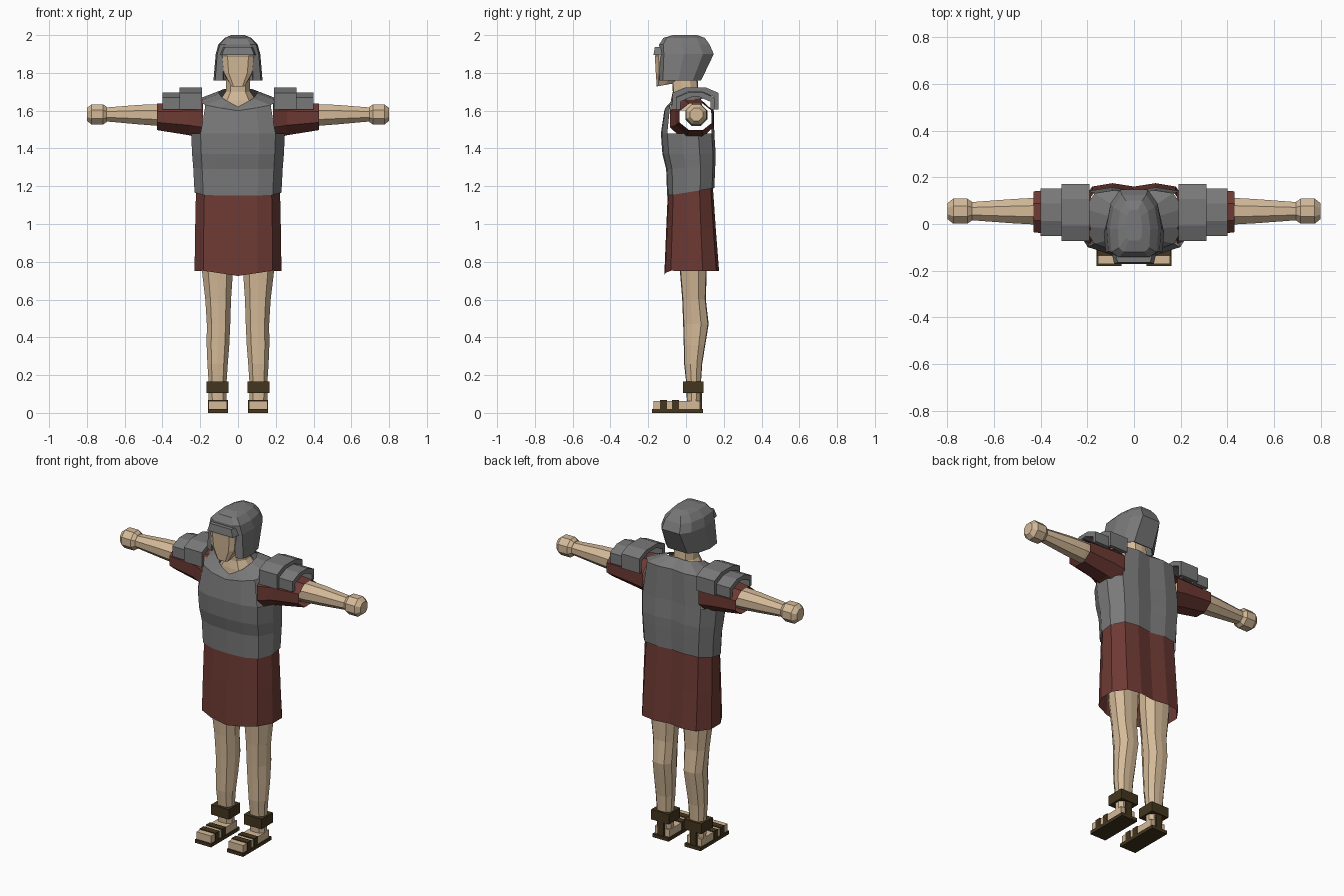
import bpy, bmesh, math

if "Cube" in bpy.data.objects:
    bpy.data.objects.remove(bpy.data.objects["Cube"])


def material(name, rgb):
    m = bpy.data.materials.new(name)
    m.diffuse_color = (*rgb, 1)
    m.use_nodes = True
    m.node_tree.nodes["Principled BSDF"].inputs["Base Color"].default_value = m.diffuse_color
    return m


SKIN = material("skin", (0.66, 0.49, 0.315))
STEEL = material("steel_grey", (0.19, 0.19, 0.19))
RED = material("tunic_red", (0.155, 0.042, 0.034))
LEATHER = material("dark_leather", (0.056, 0.036, 0.013))


def finish(name, bm, mat, mirror=False, thick=0):
    bmesh.ops.recalc_face_normals(bm, faces=bm.faces)
    me = bpy.data.meshes.new(name)
    bm.to_mesh(me)
    bm.free()
    ob = bpy.data.objects.new(name, me)
    me.materials.append(mat)
    bpy.context.collection.objects.link(ob)
    if thick:
        ob.modifiers.new("Thickness", "SOLIDIFY").thickness = thick
    if mirror:
        ob.modifiers.new("Mirror", "MIRROR")
    return ob


def loft(name, rings, mat, caps=(True, True), mirror=False, thick=0, skip=None):
    """Skin closed rings of equal length; skip(level, index) leaves a hole."""
    bm = bmesh.new()
    loops = [[bm.verts.new(p) for p in r] for r in rings]
    n = len(loops[0])
    for k in range(len(loops) - 1):
        for i in range(n):
            if skip and skip(k, i):
                continue
            j = (i + 1) % n
            bm.faces.new((loops[k][i], loops[k][j], loops[k + 1][j], loops[k + 1][i]))
    if caps[0]:
        bm.faces.new(loops[0][::-1])
    if caps[1]:
        bm.faces.new(loops[-1])
    return finish(name, bm, mat, mirror, thick)


def box(name, lo, hi, mat, mirror=False):
    rings = [[(lo[0], lo[1], z), (hi[0], lo[1], z), (hi[0], hi[1], z), (lo[0], hi[1], z)]
             for z in (lo[2], hi[2])]
    return loft(name, rings, mat, mirror=mirror)


# Half outlines from front centre to back centre: (width factor, depth factor)
BODY = [(0, 0), (.45, .02), (.8, .12), (1, .4), (1, .7), (.78, .95), (.4, 1), (0, .95)]
HEAD = [(0, 0), (.62, 0), (.93, .08), (1, .45), (.85, .8), (.5, 1), (0, 1)]
LIMB = [(0, 0), (.6, .03), (1, .35), (1, .7), (.6, .97), (0, 1)]


def ring(half, w, yf, yb, zf, zb=None, power=1, cx=0):
    zb = zf if zb is None else zb
    full = half + [(-a, t) for a, t in half[-2:0:-1]]
    return [(cx + a * w, yf + (yb - yf) * t, zf + (zb - zf) * t ** power) for a, t in full]


# Torso armour with open arm holes
loft("torso_armour", [
    ring(BODY, .23, -.10, .15, 1.15, 1.19),
    ring(BODY, .237, -.105, .155, 1.29, 1.31),
    ring(BODY, .243, -.125, .157, 1.37),
    ring(BODY, .248, -.133, .15, 1.48),
    ring(BODY, .215, -.115, .145, 1.60, 1.67, .4),
    ring(BODY, .10, -.085, .08, 1.62, 1.715, .35)],
    STEEL, (False, False), skip=lambda k, i: k == 3 and i in (2, 3, 4, 9, 10, 11))

# Tunic skirt, open at both ends, with a slightly dipped front hem
hem = [(x, y, .725 + min(.03, abs(x) * .15) if y < 0 else .752)
       for x, y, z in ring(BODY, .23, -.115, .175, .73)]
loft("tunic_skirt", [hem, ring(BODY, .227, -.105, .158, .97),
                     ring(BODY, .222, -.095, .142, 1.2)], RED, (False, False))


# Rings across the x axis for sleeves and arms
def xring(x, y, z, ry, rz, n=8):
    return [(x, y + ry * math.cos(math.tau * (i + .5) / n) * 1.08,
             z + rz * math.sin(math.tau * (i + .5) / n) * 1.08) for i in range(n)]


loft("sleeve", [xring(.185, .03, 1.555, .115, .105), xring(.26, .045, 1.56, .10, .09),
                xring(.43, .0525, 1.567, .088, .07)], RED, (False, False), mirror=True)
loft("arm", [xring(.26, .055, 1.577, .058, .058), xring(.43, .055, 1.577, .057, .057),
             xring(.52, .055, 1.579, .052, .052), xring(.71, .055, 1.58, .038, .036)],
     SKIN, mirror=True)
loft("hand", [xring(.695, .055, 1.58, .04, .04), xring(.715, .055, 1.58, .054, .054),
              xring(.775, .055, 1.58, .054, .054), xring(.80, .055, 1.58, .034, .034)],
     SKIN, mirror=True)


# Arched shoulder plates
def shoulder_plate(name, x0, x1, y0, y1, top):
    def arch(x, d):
        a, b, t = y0 + d, y1 - d, top - d
        return [(x, a, 1.607), (x, a, t - .028), (x, a + .065, t),
                (x, b - .065, t), (x, b, t - .028), (x, b, 1.607)]
    rings = [arch(x, 0) + arch(x, .022)[::-1] for x in (x0, x1)]
    loft(name, rings, STEEL, mirror=True)


shoulder_plate("inner_shoulder_plate", .19, .31, -.072, .172, 1.722)
shoulder_plate("outer_shoulder_plate", .30, .40, -.052, .152, 1.697)

# Neck and head
loft("neck", [ring(LIMB, .12, -.085, .09, 1.60), ring(LIMB, .095, -.08, .08, 1.655),
              ring(LIMB, .065, -.07, .065, 1.70), ring(LIMB, .062, -.075, .06, 1.80)], SKIN)
loft("face", [ring(HEAD, .038, -.155, -.06, 1.728, 1.745), ring(HEAD, .08, -.16, .05, 1.80),
              ring(HEAD, .09, -.165, .09, 1.89), ring(HEAD, .08, -.13, .08, 1.94)], SKIN)

# Helmet shell, open at the face, and its brow band
loft("helmet", [ring(HEAD, .13, -.14, .08, 1.76), ring(HEAD, .118, -.14, .147, 1.90),
                ring(HEAD, .104, -.142, .125, 1.95), ring(HEAD, .07, -.12, .10, 1.985),
                ring(HEAD, .035, -.07, .06, 2.0)],
     STEEL, (False, True), thick=.01, skip=lambda k, i: k == 0 and i in (0, 11))
loft("brow_band", [[(-.085, -.172, 1.895), (.085, -.172, 1.895), (.10, -.10, 1.895), (-.10, -.10, 1.895)],
                   [(-.07, -.165, 1.938), (.07, -.165, 1.938), (.085, -.10, 1.938), (-.085, -.10, 1.938)]],
     STEEL)

# Legs: centre x, half width, front y, back y, height
legs = [(.108, .047, .005, .075, .06), (.108, .048, 0, .08, .17), (.108, .054, -.01, .086, .26),
        (.106, .060, -.012, .102, .36), (.103, .062, -.015, .12, .47), (.105, .068, -.02, .105, .60),
        (.109, .083, -.033, .11, .76), (.112, .088, -.04, .115, .92)]
loft("leg", [ring(LIMB, w, f, b, z, cx=c) for c, w, f, b, z in legs], SKIN, mirror=True)

# Feet and sandals
box("foot", (.058, -.172, .018), (.155, .075, .064), SKIN, mirror=True)
box("sandal_sole", (.053, -.18, 0), (.16, .09, .02), LEATHER, mirror=True)
box("toe_strap", (.054, -.137, .018), (.159, -.10, .069), LEATHER, mirror=True)
box("instep_strap", (.054, -.075, .018), (.159, -.038, .069), LEATHER, mirror=True)
box("heel_strap", (.088, .066, .018), (.128, .086, .12), LEATHER, mirror=True)
box("ankle_cuff", (.05, -.016, .105), (.167, .092, .165), LEATHER, mirror=True)
